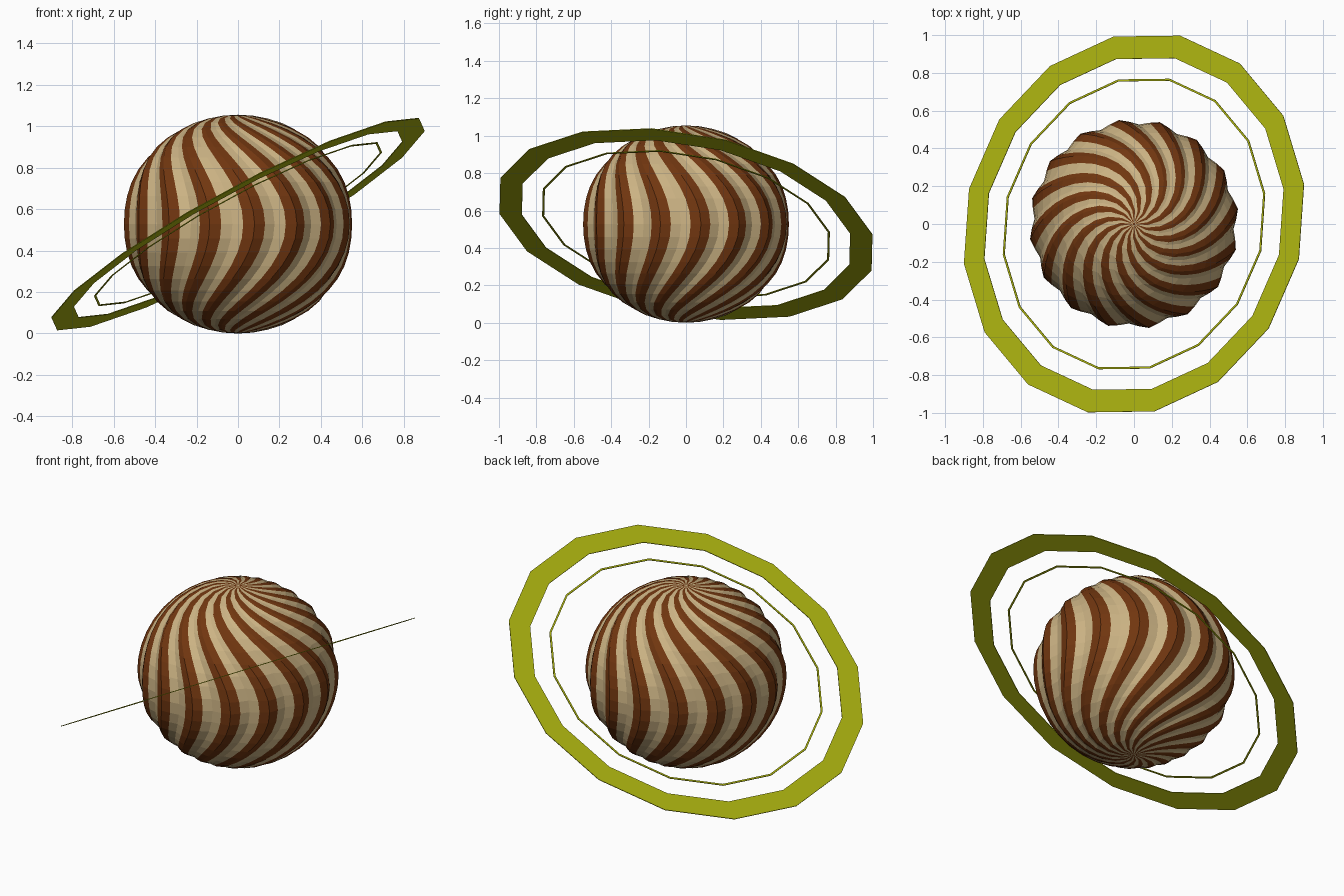
import bpy, math
from mathutils import Vector

if "Cube" in bpy.data.objects:
    bpy.data.objects.remove(bpy.data.objects["Cube"])


def material(name, rgb):
    m = bpy.data.materials.new(name)
    m.diffuse_color = (*rgb, 1)
    m.use_nodes = True
    m.node_tree.nodes["Principled BSDF"].inputs["Base Color"].default_value = m.diffuse_color
    return m


brown = material("brown", (0.165, 0.037, 0.005))
cream = material("cream", (0.60, 0.45, 0.23))
olive = material("yellow_green", (0.40, 0.44, 0.005))


def add_object(name, verts, faces, mats):
    me = bpy.data.meshes.new(name)
    me.from_pydata(verts, [], faces)
    for m in mats:
        me.materials.append(m)
    ob = bpy.data.objects.new(name, me)
    bpy.context.collection.objects.link(ob)
    return ob


# Planet: a fluted ball whose 16 ridges swirl from both poles to the equator
R, RIDGE = 0.5275, 0.556
LOBES, PER, ROWS = 16, 4, 24
SEGS = LOBES * PER
PHASE, TWIST = math.radians(8.3), 1.5
bulge = [1.0, 0.5, 0.0, 0.5]          # ridge, flank, valley, flank
verts = [(0, 0, 2 * R)]
for i in range(1, ROWS):
    t = math.pi * i / ROWS
    for j in range(SEGS):
        a = PHASE + math.tau * j / SEGS - TWIST * (1 - math.sin(t))
        r = (R + (RIDGE - R) * bulge[j % PER]) * math.sin(t)
        verts.append((r * math.cos(a), r * math.sin(a), R + R * math.cos(t)))
verts.append((0, 0, 0))
last = len(verts) - 1
faces, stripe = [], []
for i in range(ROWS):
    for j in range(SEGS):
        k = (j + 1) % SEGS
        up, down = 1 + (i - 1) * SEGS, 1 + i * SEGS
        if i == 0:
            faces.append((0, down + j, down + k))
        elif i == ROWS - 1:
            faces.append((up + j, last, up + k))
        else:
            faces.append((up + j, down + j, down + k, up + k))
        stripe.append(0 if j % PER in (0, 3) else 1)   # brown ridge, cream valley
planet = add_object("planet", verts, faces, [brown, cream])
for p, s in zip(planet.data.polygons, stripe):
    p.material_index = s

# Rings: thin 16-sided bands lying in one tilted plane
normal = Vector((-0.545, 0.19, 1)).normalized()
u = Vector((0.90, 0.21, 0))
u = (u - normal * u.dot(normal))
u = Vector((0.90, 0.21, 0.4506))
u = (u - normal * u.dot(normal)).normalized()
w = normal.cross(u)
centre = Vector((0, 0, R))


def ring(name, inner, outer, thick=0.004, n=16):
    v, f = [], []
    for k in range(n):
        a = math.tau * k / n
        d = u * math.cos(a) + w * math.sin(a)
        for rad, h in ((inner, -1), (outer, -1), (outer, 1), (inner, 1)):
            v.append(centre + d * rad + normal * h * thick / 2)
        b, c = 4 * k, 4 * ((k + 1) % n)
        for s in range(4):
            e = (s + 1) % 4
            f.append((b + s, c + s, c + e, b + e)[::-1])
    return add_object(name, v, f, [olive])


for ob in (ring("outer_ring", 0.905, 1.028), ring("inner_ring", 0.782, 0.793)):
    # make the band faces point outward
    import bmesh
    bm = bmesh.new()
    bm.from_mesh(ob.data)
    bmesh.ops.recalc_face_normals(bm, faces=bm.faces)
    bm.to_mesh(ob.data)
    bm.free()
